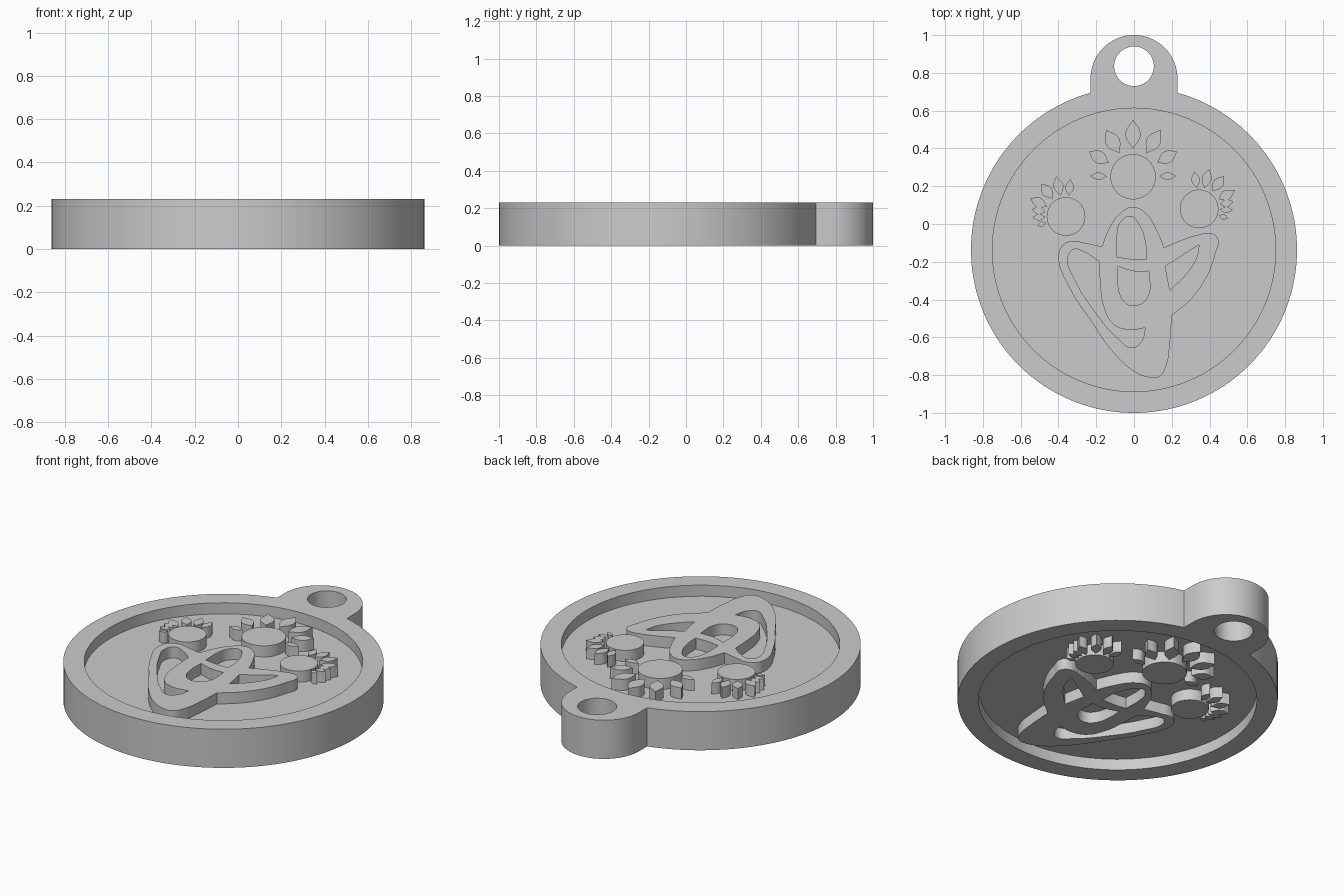
import bpy, bmesh, math
from mathutils import Vector

default = bpy.data.objects.get("Cube")
if default:
    bpy.data.objects.remove(default, do_unlink=True)

THICK = 0.23      # rim and raised relief
FLOOR = 0.098     # recessed web between the two faces
CENTRE = (0, -0.137)

grey = bpy.data.materials.new("plain grey")
grey.use_nodes = True
colour = (0.6, 0.6, 0.6, 1)
grey.diffuse_color = colour
grey.node_tree.nodes["Principled BSDF"].inputs["Base Color"].default_value = colour


def arc(centre, radius, start=0, end=360, steps=128):
    """Points along an arc; a full turn leaves out the repeated end point."""
    count = steps if end - start == 360 else steps + 1
    angles = [math.radians(start + (end - start) * i / steps) for i in range(count)]
    return [(centre[0] + radius * math.cos(a), centre[1] + radius * math.sin(a)) for a in angles]


def add_outline(curve, points, corners=None):
    """Straight-sided outline, or a smooth one with the given sharp corners."""
    if corners is None:
        spline = curve.splines.new('POLY')
        spline.points.add(len(points) - 1)
        for p, (x, y) in zip(spline.points, points):
            p.co = (x, y, 0, 1)
    else:
        spline = curve.splines.new('BEZIER')
        spline.resolution_u = 8
        spline.bezier_points.add(len(points) - 1)
        for i, (p, (x, y)) in enumerate(zip(spline.bezier_points, points)):
            p.co = (x, y, 0)
            p.handle_left_type = p.handle_right_type = 'VECTOR' if i in corners else 'AUTO'
    spline.use_cyclic_u = True


def make_plate(name, outlines, height):
    """Extrude nested outlines about the middle plane; inner ones become holes."""
    curve = bpy.data.curves.new(name + " profile", 'CURVE')
    curve.dimensions = '2D'
    curve.fill_mode = 'BOTH'
    curve.extrude = height / 2
    for outline in outlines:
        add_outline(curve, *outline)
    helper = bpy.data.objects.new(name + " helper", curve)
    bpy.context.collection.objects.link(helper)
    graph = bpy.context.evaluated_depsgraph_get()
    mesh = bpy.data.meshes.new_from_object(helper.evaluated_get(graph))
    bpy.data.objects.remove(helper, do_unlink=True)
    bpy.data.curves.remove(curve)

    bm = bmesh.new()
    bm.from_mesh(mesh)
    bmesh.ops.remove_doubles(bm, verts=bm.verts, dist=0.0002)
    bmesh.ops.recalc_face_normals(bm, faces=bm.faces)
    for face in bm.faces:
        face.smooth = True
        face.material_index = 0
    bm.to_mesh(mesh)
    bm.free()
    mesh.set_sharp_from_angle(angle=math.radians(30))
    mesh.materials.clear()
    mesh.materials.append(grey)
    obj = bpy.data.objects.new(name, mesh)
    obj.location.z = THICK / 2
    bpy.context.collection.objects.link(obj)
    return obj


def petal(centre, angle, inner, outer, half_width):
    """Pointed leaf pointing away from the centre."""
    out = Vector((math.cos(math.radians(angle)), math.sin(math.radians(angle))))
    side = Vector((-out.y, out.x)) * half_width
    c = Vector(centre)
    middle = c + out * (inner + outer) / 2
    points = [c + out * inner, middle - side, c + out * outer, middle + side]
    return [tuple(p) for p in points], {0, 2}


def flower(name, centre, radius, petals):
    make_plate(name + "_disc", [(arc(centre, radius, steps=64),)], THICK)
    for i, (angle, inner, outer, width) in enumerate(petals):
        make_plate(f"{name}_petal_{i + 1}", [petal(centre, angle, inner, outer, width)], THICK)


# Rim with hanging tab and its hole
R, TAB = 0.863, 0.23
join = math.degrees(math.acos(TAB / R))
rim = arc(CENTRE, R, 180 - join, 360 + join) + arc((0, 0.77), TAB, 0, 180, 48)
make_plate("rim", [(rim,), (arc(CENTRE, 0.75),), (arc((0, 0.835), 0.105, steps=64),)], THICK)

# Recessed web
make_plate("recessed_floor", [(arc(CENTRE, 0.76),)], FLOOR)

# Large flower, symmetric about its upright petal
half = [(1, 0.138, 0.228, 0.02), (30, 0.148, 0.27, 0.033), (60, 0.143, 0.288, 0.038)]
large = half + [(90, 0.148, 0.302, 0.04)] + [(180 - a, i, o, w) for a, i, o, w in half]
flower("large_flower", (-0.005, 0.25), 0.12, large)

# Two small flowers with petals fanning outwards
fan = [(97, 0.11, 0.2, 0.022), (76, 0.113, 0.218, 0.026), (53, 0.117, 0.218, 0.028),
       (27, 0.113, 0.212, 0.026), (12, 0.112, 0.185, 0.02),
       (-2, 0.11, 0.178, 0.017), (-18, 0.11, 0.16, 0.014)]
flower("left_flower", (0.345, 0.08), 0.102, fan)
flower("right_flower", (-0.36, 0.04), 0.102, [(180 - a, i, o, w) for a, i, o, w in fan])

# Looped emblem: outer outline followed by its four openings
outer = [(-.40, -.17), (-.375, -.11), (-.33, -.09), (-.26, -.10), (-.17, -.12),
         (-.13, -.02), (-.07, .06), (-.01, .09), (.06, .06), (.12, -.03), (.16, -.125),
         (.24, -.09), (.33, -.06), (.41, -.05), (.445, -.08), (.43, -.16), (.385, -.28),
         (.30, -.40), (.20, -.485), (.19, -.63), (.17, -.75), (.13, -.81), (.07, -.81),
         (0, -.78), (-.11, -.68), (-.23, -.51), (-.34, -.34)]
side_opening = [(-.185, -.20), (-.18, -.30), (-.16, -.44), (-.11, -.53), (-.03, -.56),
                (.06, -.55), (.04, -.62), (-.01, -.655), (-.08, -.61), (-.21, -.46),
                (-.31, -.30), (-.35, -.18), (-.32, -.135), (-.26, -.15)]
top_opening = [(-.09, -.175), (-.09, -.06), (-.07, .01), (-.02, .04), (.03, -.01),
               (.06, -.10), (.065, -.185), (-.01, -.185)]
lower_opening = [(-.085, -.225), (0, -.25), (.08, -.25), (.075, -.38), (.04, -.42),
                 (-.02, -.43), (-.06, -.40), (-.085, -.32)]
wing_opening = [(.165, -.225), (.25, -.17), (.345, -.11), (.33, -.18), (.28, -.26), (.19, -.35)]
make_plate("emblem", [(outer, {4, 10, 18}), (side_opening, {0, 5}), (top_opening, {0, 6}),
                      (lower_opening, {0, 2}), (wing_opening, {0, 2, 5})], THICK)
